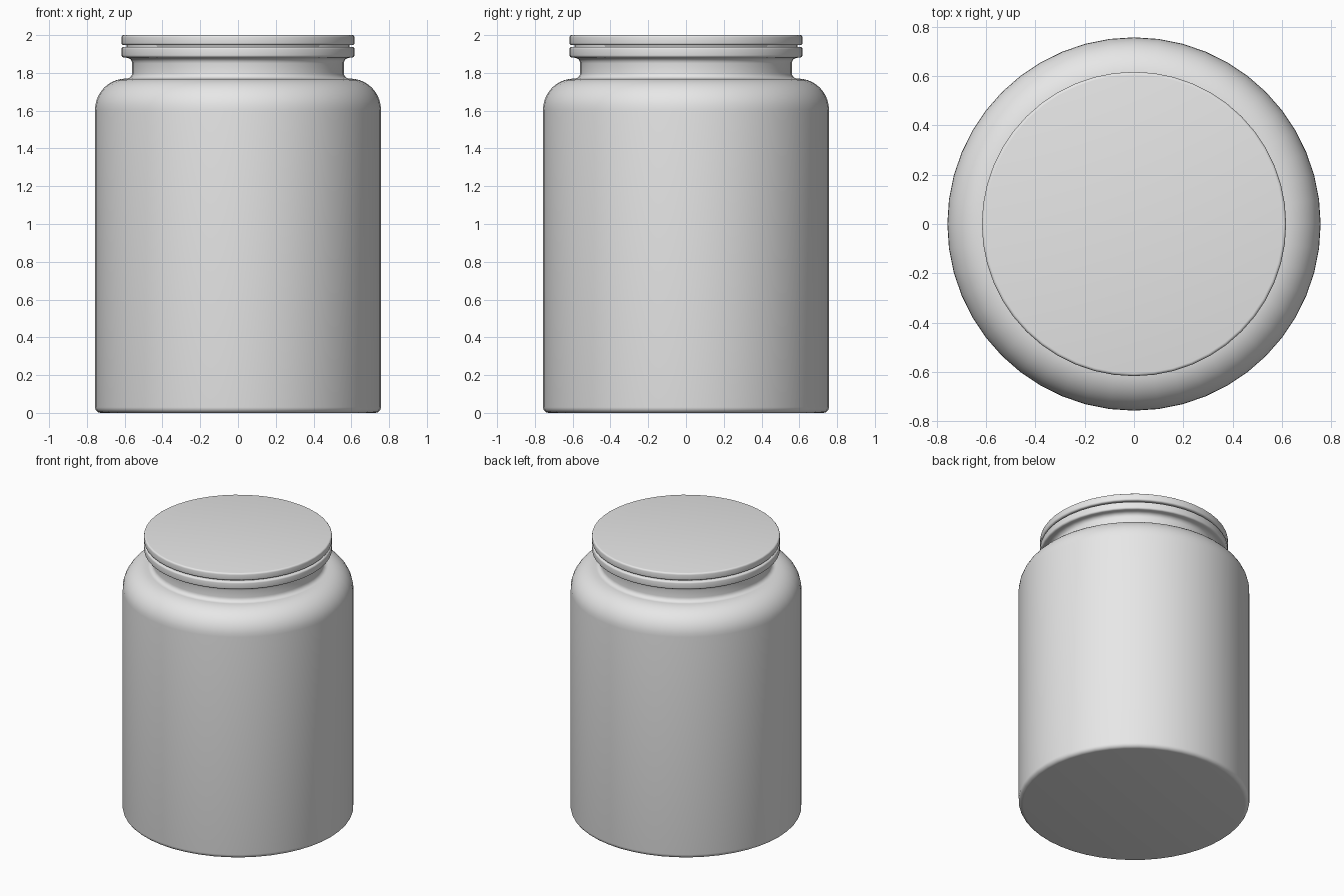
import bpy, bmesh
from math import sin, cos, pi, radians

if "Cube" in bpy.data.objects:
    bpy.data.objects.remove(bpy.data.objects["Cube"], do_unlink=True)

SEGMENTS = 48

grey = bpy.data.materials.new("light grey")
grey.use_nodes = True
colour = (0.8, 0.8, 0.8, 1)
grey.diffuse_color = colour
grey.node_tree.nodes["Principled BSDF"].inputs["Base Color"].default_value = colour


def arc(r, z, radius, start, end, steps):
    """Profile points on a circle centred at (r, z), angles in degrees."""
    angles = [radians(start + (end - start) * i / steps) for i in range(steps + 1)]
    return [(r + radius * cos(a), z + radius * sin(a)) for a in angles]


def revolve(name, profile):
    """Turn a profile of (radius, height) into a closed round solid."""
    bm = bmesh.new()
    rings = []
    for r, z in profile:
        rings.append([bm.verts.new((r * cos(2 * pi * i / SEGMENTS),
                                    r * sin(2 * pi * i / SEGMENTS), z))
                      for i in range(SEGMENTS)])
    for low, high in zip(rings, rings[1:]):
        for i in range(SEGMENTS):
            j = (i + 1) % SEGMENTS
            bm.faces.new((low[i], low[j], high[j], high[i]))
    bm.faces.new(rings[0][::-1])
    bm.faces.new(rings[-1])
    mesh = bpy.data.meshes.new(name)
    bm.to_mesh(mesh)
    bm.free()
    mesh.materials.append(grey)
    obj = bpy.data.objects.new(name, mesh)
    bpy.context.collection.objects.link(obj)
    bpy.ops.object.select_all(action="DESELECT")
    obj.select_set(True)
    bpy.context.view_layer.objects.active = obj
    bpy.ops.object.shade_smooth_by_angle(angle=radians(40))
    return obj


def rim(radius, bottom, top, bevel):
    """Outer edge of a disc with rounded corners."""
    return (arc(radius - bevel, bottom + bevel, bevel, -90, 0, 4)
            + arc(radius - bevel, top - bevel, bevel, 0, 90, 4))


# Jar: rounded base, straight wall, shoulder, hollowed neck and collar
jar = arc(0.727, 0.03, 0.03, -90, 0, 5)
jar += arc(0.592, 1.605, 0.165, 0, 90, 10)
jar += arc(0.59, 1.8, 0.03, 270, 180, 5)
jar += arc(0.59, 1.85, 0.03, 180, 90, 5)
jar += rim(0.617, 1.882, 1.938, 0.012)
jar += [(0.59, 1.938), (0.59, 1.95)]
revolve("jar", jar)

# Lid: thin disc resting just above the collar
revolve("lid", rim(0.617, 1.947, 2.0, 0.012))
